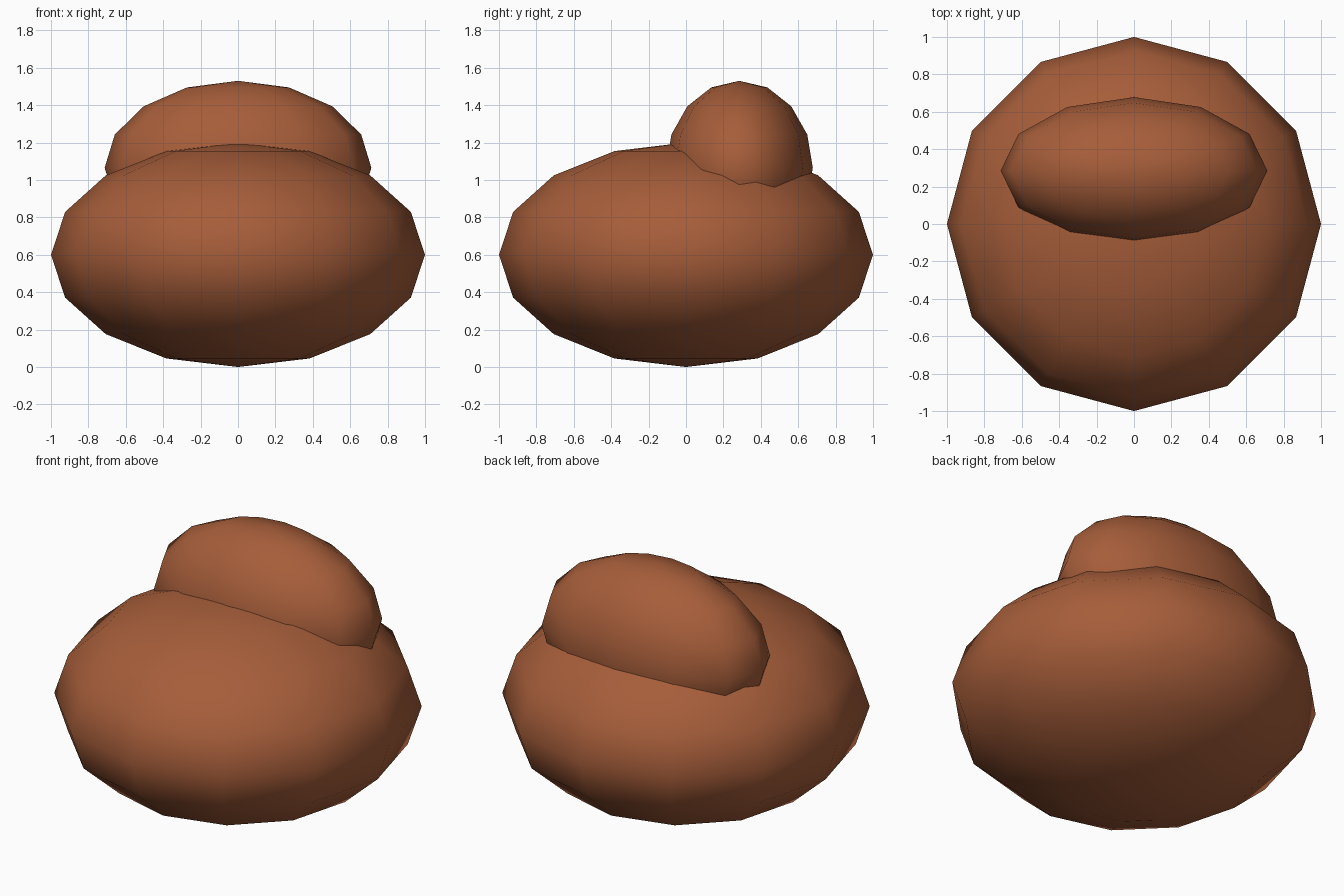
import bpy

if "Cube" in bpy.data.objects:
    bpy.data.objects.remove(bpy.data.objects["Cube"])

clay = bpy.data.materials.new("brown")
clay.diffuse_color = (0.38, 0.11, 0.042, 1)
clay.use_nodes = True
clay.node_tree.nodes["Principled BSDF"].inputs["Base Color"].default_value = clay.diffuse_color


def ellipsoid(name, centre, radii):
    """Smooth low-poly ball squashed to the given radii."""
    bpy.ops.mesh.primitive_uv_sphere_add(segments=12, ring_count=8, radius=1, location=centre)
    ob = bpy.context.object
    ob.name = name
    ob.scale = radii
    bpy.ops.object.transform_apply(location=False, rotation=False, scale=True)
    bpy.ops.object.shade_smooth()
    ob.data.materials.append(clay)
    return ob


# Squat round seat cushion
ellipsoid("seat", (0, 0, 0.6), (1.0, 1.0, 0.6))

# Wide backrest sunk into the rear of the seat
ellipsoid("backrest", (0, 0.285, 1.065), (0.713, 0.393, 0.465))
